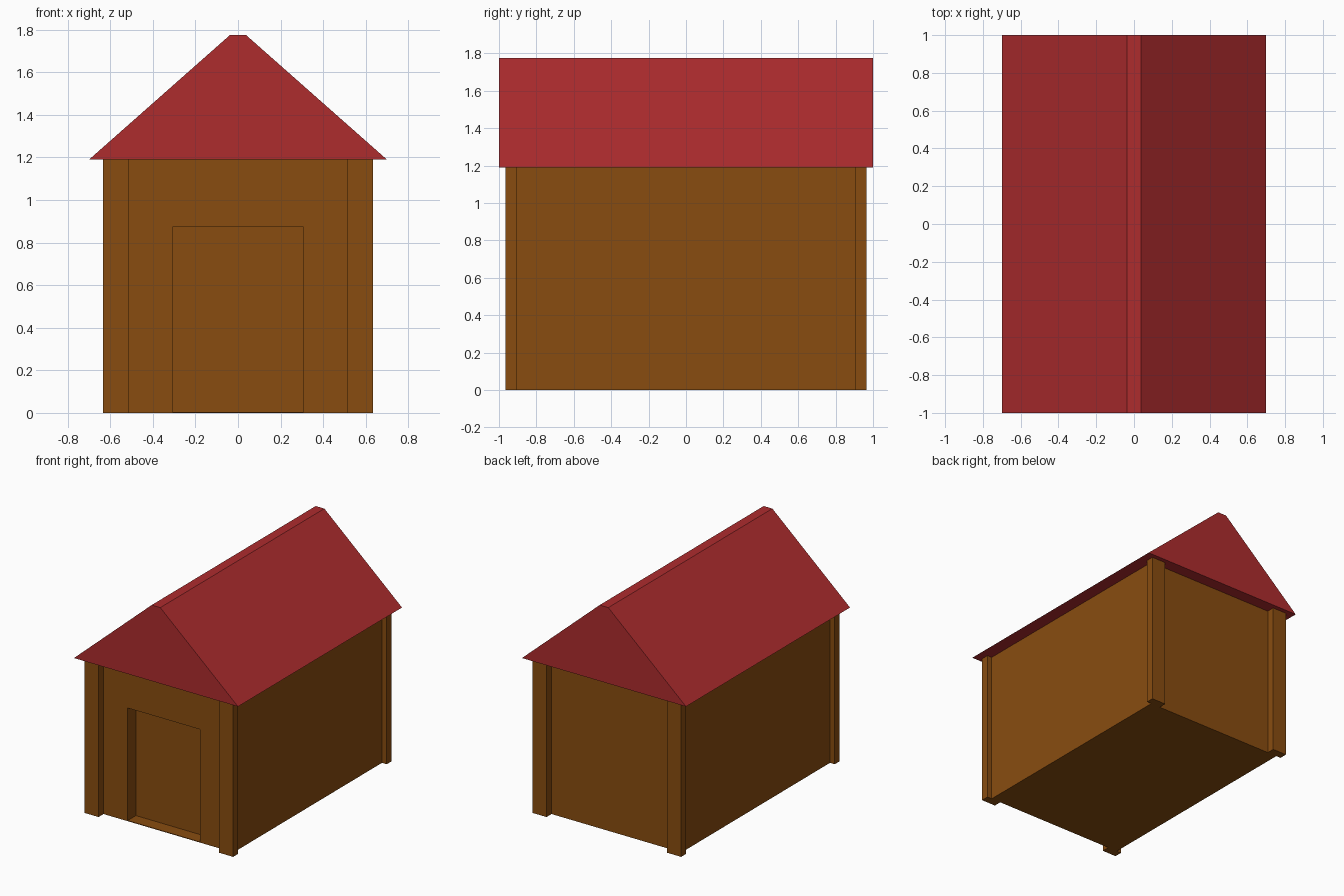
import bpy
import bmesh

if "Cube" in bpy.data.objects:
    bpy.data.objects.remove(bpy.data.objects["Cube"])


def material(name, color):
    mat = bpy.data.materials.new(name)
    mat.diffuse_color = (*color, 1)
    mat.use_nodes = True
    mat.node_tree.nodes["Principled BSDF"].inputs["Base Color"].default_value = mat.diffuse_color
    return mat


WOOD = material("brown_wood", (0.25, 0.073, 0.005))
RED = material("red_roof", (0.42, 0.025, 0.027))


def box(name, lo, hi, mat=WOOD):
    bpy.ops.mesh.primitive_cube_add(size=1)
    obj = bpy.context.object
    obj.name = name
    for v in obj.data.vertices:
        v.co = [hi[i] if v.co[i] > 0 else lo[i] for i in range(3)]
    obj.data.materials.append(mat)
    return obj


EAVE = 1.19

# House body with a shallow doorway recess in the front wall
body = box("house_body", (-0.595, -0.905, 0), (0.595, 0.905, EAVE))
cutter = box("doorway_cutter", (-0.308, -1.1, 0.005), (0.308, -0.805, 0.873))
cutter.hide_render = True
cutter.hide_set(True)
doorway = body.modifiers.new("doorway", "BOOLEAN")
doorway.operation = "DIFFERENCE"
doorway.solver = "EXACT"
doorway.object = cutter

# Corner boards standing proud of the front and back walls
for sx, side in ((-1, "left"), (1, "right")):
    for sy, end in ((-1, "front"), (1, "back")):
        xs = sorted((sx * 0.514, sx * 0.635))
        ys = sorted((sy * 0.905, sy * 0.966))
        box(f"{end}_{side}_post", (xs[0], ys[0], 0), (xs[1], ys[1], EAVE))

# Gable roof with a narrow flat ridge, extruded from its profile
bm = bmesh.new()
profile = [(-0.7, EAVE), (0.7, EAVE), (0.037, 1.776), (-0.037, 1.776)]
gable = bm.faces.new([bm.verts.new((x, -1, z)) for x, z in profile])
extruded = bmesh.ops.extrude_face_region(bm, geom=[gable], use_keep_orig=True)
moved = [g for g in extruded["geom"] if isinstance(g, bmesh.types.BMVert)]
bmesh.ops.translate(bm, verts=moved, vec=(0, 2, 0))
bmesh.ops.recalc_face_normals(bm, faces=bm.faces)
mesh = bpy.data.meshes.new("roof")
bm.to_mesh(mesh)
bm.free()
mesh.materials.append(RED)
bpy.context.collection.objects.link(bpy.data.objects.new("roof", mesh))
